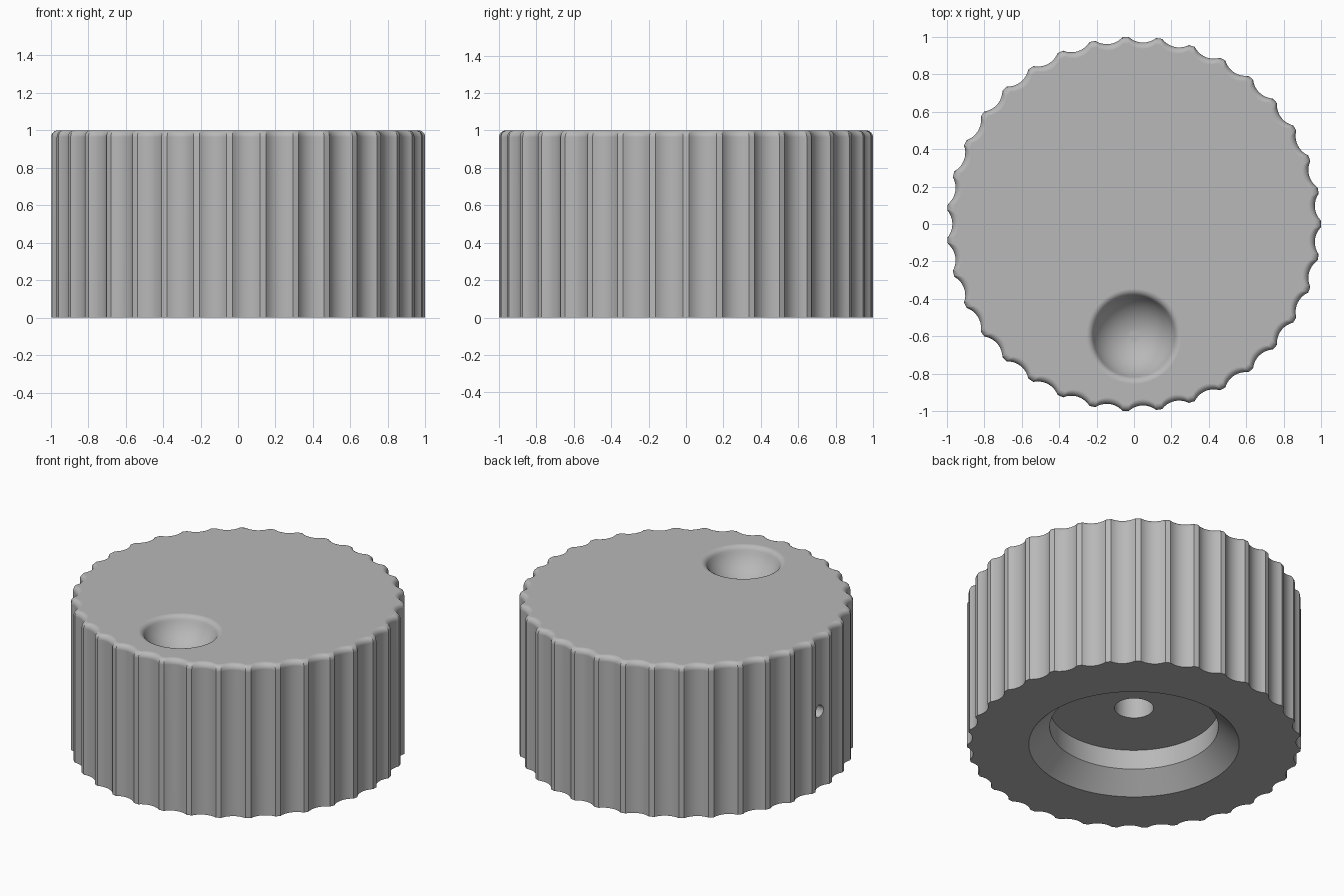
import bpy, bmesh
from math import sin, cos, pi, radians, sqrt
from mathutils import Matrix

cube = bpy.data.objects.get("Cube")
if cube:
    bpy.data.objects.remove(cube)

GREY = (0.48, 0.48, 0.48, 1)
mat = bpy.data.materials.new("satin grey")
mat.use_nodes = True
mat.diffuse_color = GREY
mat.node_tree.nodes["Principled BSDF"].inputs["Base Color"].default_value = GREY

FLUTES = 35
LAND = 0.032        # width of the flat rib between flutes
DEPTH = 0.027       # flute depth below its chord
FILLET = 0.035      # rounding of the top rim


def make_object(name, bm):
    bmesh.ops.recalc_face_normals(bm, faces=bm.faces)
    mesh = bpy.data.meshes.new(name)
    bm.to_mesh(mesh)
    bm.free()
    mesh.materials.append(mat)
    obj = bpy.data.objects.new(name, mesh)
    bpy.context.collection.objects.link(obj)
    return obj


def loft(name, rings):
    """Join equal rings of points into a closed solid."""
    bm = bmesh.new()
    loops = [[bm.verts.new(p) for p in ring] for ring in rings]
    for a, b in zip(loops, loops[1:]):
        for i in range(len(a)):
            j = (i + 1) % len(a)
            bm.faces.new((a[i], a[j], b[j], b[i]))
    bm.faces.new(loops[0][::-1])
    bm.faces.new(loops[-1])
    return make_object(name, bm)


def turned(name, profile, matrix=Matrix(), sides=64):
    """Solid of revolution from (radius, z) pairs."""
    rings = [[matrix @ Matrix.Rotation(2 * pi * i / sides, 4, 'Z') @ Matrix.Translation((r, 0, z))
              @ Matrix().to_translation() for i in range(sides)] for r, z in profile]
    return loft(name, rings)


def flute_outline():
    """Polar outline: narrow ribs with a circular scoop between each pair."""
    pitch = 2 * pi / FLUTES
    half = pitch / 2 - LAND / 2
    chord, apo = sin(half), cos(half)
    radius = (chord ** 2 + DEPTH ** 2) / (2 * DEPTH)
    steps = 10
    points = []
    for k in range(FLUTES):
        mid = (k + 0.5) * pitch
        for s in range(steps + 1):
            t = chord * (2 * s / steps - 1)
            x = apo - DEPTH + radius - sqrt(radius ** 2 - t ** 2)
            points.append((x * cos(mid) - t * sin(mid), x * sin(mid) + t * cos(mid)))
    return points


def inset_ring(outline, d, z):
    ring = []
    for x, y in outline:
        k = 1 - d / sqrt(x * x + y * y)
        ring.append((x * k, y * k, z))
    return ring


# Fluted body with a rounded top rim
outline = flute_outline()
rings = [inset_ring(outline, 0, 0)]
for i in range(7):
    a = i / 6 * pi / 2
    rings.append(inset_ring(outline, FILLET * (1 - cos(a)), 1 - FILLET + FILLET * sin(a)))
knob = loft("knob_body", rings)

# Finger dimple: spherical bowl with a softened lip
EDGE, LIP, MOUTH = radians(68), 0.04, 0.255
bowl_r = (MOUTH - LIP * sin(EDGE)) / sin(EDGE)
lip_z = -LIP * (1 - cos(EDGE))
centre_z = lip_z + bowl_r * cos(EDGE)
bowl = [(bowl_r * sin(EDGE * i / 14), centre_z - bowl_r * cos(EDGE * i / 14)) for i in range(1, 15)]
lip = [(MOUTH - LIP * sin(EDGE * i / 5), -LIP * (1 - cos(EDGE * i / 5))) for i in range(4, -1, -1)]
dimple = turned("dimple_cutter", bowl + lip + [(MOUTH, 0.1)], Matrix.Translation((0, -0.6, 1)))

# Stepped underside recess, shaft bore and grub screw hole
recess = turned("recess_cutter", [(0.63, -0.1), (0.63, 0), (0.505, 0.12), (0.505, 0.25)], sides=96)
bore = turned("bore_cutter", [(0.117, 0.1), (0.117, 0.75)], sides=48)
screw = turned("screw_cutter", [(0.04, 0.05), (0.04, 1.1)],
               Matrix.Translation((0, 0, 0.5)) @ Matrix.Rotation(-pi / 2, 4, 'Y'), sides=24)

bpy.context.view_layer.objects.active = knob
for cutter in (dimple, recess, bore, screw):
    cutter.hide_render = True
    mod = knob.modifiers.new(cutter.name, 'BOOLEAN')
    mod.operation = 'DIFFERENCE'
    mod.solver = 'EXACT'
    mod.object = cutter
    bpy.ops.object.modifier_apply(modifier=mod.name)
    bpy.data.objects.remove(cutter)

# Smooth curved surfaces, keep the rib edges and flat faces crisp
bpy.ops.object.select_all(action='DESELECT')
knob.select_set(True)
bpy.ops.object.shade_smooth_by_angle(angle=radians(25))
weighted = knob.modifiers.new("flat_face_normals", 'WEIGHTED_NORMAL')
weighted.keep_sharp = True
